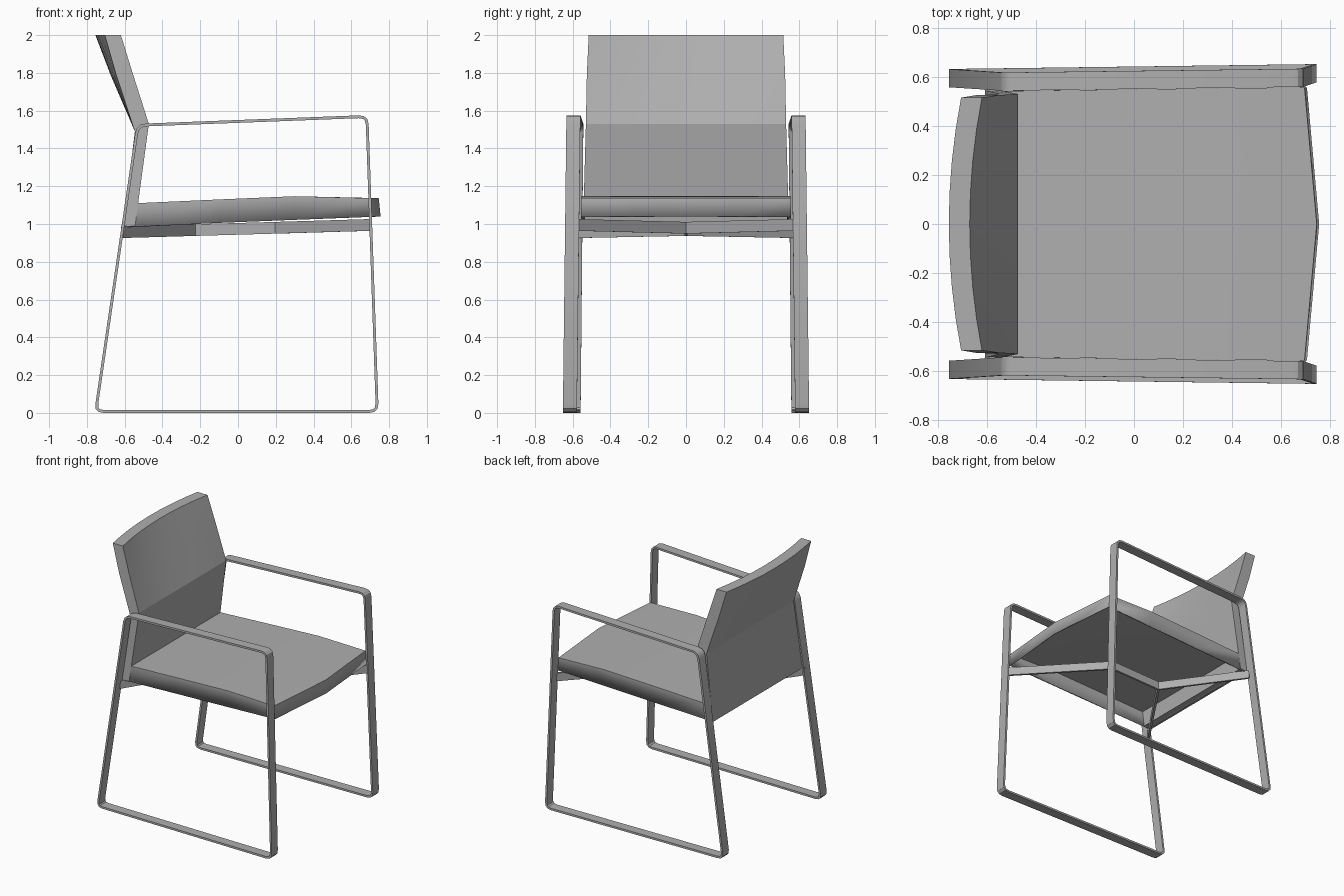
import bpy, bmesh, math
from mathutils import Vector, Matrix

if "Cube" in bpy.data.objects:
    bpy.data.objects.remove(bpy.data.objects["Cube"], do_unlink=True)

grey = bpy.data.materials.new("plain grey")
grey.use_nodes = True
grey.diffuse_color = (0.43, 0.43, 0.43, 1)
grey.node_tree.nodes["Principled BSDF"].inputs["Base Color"].default_value = (0.43, 0.43, 0.43, 1)


def finish(bm, name, closed=True, smooth=None):
    if closed:
        bmesh.ops.recalc_face_normals(bm, faces=bm.faces)
    mesh = bpy.data.meshes.new(name)
    bm.to_mesh(mesh)
    bm.free()
    mesh.materials.append(grey)
    obj = bpy.data.objects.new(name, mesh)
    bpy.context.collection.objects.link(obj)
    if smooth:
        bpy.ops.object.select_all(action='DESELECT')
        obj.select_set(True)
        bpy.context.view_layer.objects.active = obj
        bpy.ops.object.shade_smooth_by_angle(angle=math.radians(smooth))
    return obj


def rounded(corners, radius, steps):
    """Replace each corner of a closed outline by a short arc."""
    out = []
    for i, c in enumerate(corners):
        a = c + (corners[i - 1] - c).normalized() * radius
        b = c + (corners[(i + 1) % len(corners)] - c).normalized() * radius
        for s in range(steps + 1):
            t = s / steps
            out.append(a * (1 - t) ** 2 + c * 2 * t * (1 - t) + b * t * t)
    return out


def inset(outline, d):
    out = []
    for i, p in enumerate(outline):
        u = (p - outline[i - 1]).normalized()
        v = (outline[(i + 1) % len(outline)] - p).normalized()
        n = Vector((-u.y - v.y, u.x + v.x)).normalized()
        out.append(p + n * d / max(0.5, n.dot(Vector((-u.y, u.x)))))
    return out


# Side frames: closed loops of flat bar, leaning slightly inward and splayed to the front
outer = rounded([Vector(c) for c in ((-0.762, 0), (0.745, 0), (0.69, 1.577), (-0.537, 1.53))], 0.05, 3)
inner = inset(outer, 0.015)
for side, name in ((1, "left_frame"), (-1, "right_frame")):
    bm = bmesh.new()
    rings = []
    for loop, dy in ((outer, 0.037), (outer, -0.037), (inner, -0.037), (inner, 0.037)):
        rings.append([bm.verts.new((p.x, side * (0.605 + 0.0133 * p.x - 0.0115 * p.y + dy), p.y))
                      for p in loop])
    n = len(outer)
    for k in range(4):
        a, b = rings[k], rings[(k + 1) % 4]
        for i in range(n):
            j = (i + 1) % n
            bm.faces.new((a[i], a[j], b[j], b[i]))
    finish(bm, name, smooth=30)

# Seat: thin panel with a turned-down rim and a bowed front edge
bm = bmesh.new()
stations = ((-0.54, 1.11, 0.542), (-0.1, 1.13, 0.548), (0.3, 1.147, 0.553), (0.695, 1.137, 0.557))
rows = []
for x, z, half in stations:
    bow = 0.05 if x > 0.5 else 0
    rows.append([bm.verts.new((x + bow * (1 - abs(t)), t * half, z)) for t in (-1, -0.5, 0, 0.5, 1)])
for a, b in zip(rows, rows[1:]):
    for j in range(4):
        bm.faces.new((a[j], b[j], b[j + 1], a[j + 1]))
rim = [e for e in bm.edges if e.is_boundary]
new = bmesh.ops.extrude_edge_only(bm, edges=rim)["geom"]
for v in [g for g in new if isinstance(g, bmesh.types.BMVert)]:
    v.co.x += -0.055 if v.co.x < -0.5 else (0.01 if v.co.x > 0.6 else 0)
    v.co.z = 1.01 + 0.04 * v.co.x
bmesh.ops.recalc_face_normals(bm, faces=bm.faces)
bm.faces.ensure_lookup_table()
if bm.faces[0].normal.z < 0:
    bmesh.ops.reverse_faces(bm, faces=bm.faces)
seat = finish(bm, "seat", closed=False, smooth=30)
shell = seat.modifiers.new("thickness", 'SOLIDIFY')
shell.thickness = 0.012
shell.offset = -1

# Backrest: lofted sections (back x, back z, front x, front z, half width, bow)
sections = ((-0.608, 0.985, -0.545, 0.99, 0.545, 0),
            (-0.546, 1.49, -0.472, 1.53, 0.53, 0),
            (-0.645, 1.79, -0.555, 1.79, 0.525, 0.03),
            (-0.705, 2.0, -0.62, 2.0, 0.515, 0.05))
cols = [i / 4 - 1 for i in range(9)]
bm = bmesh.new()
back, front = [], []
for xb, zb, xf, zf, half, bow in sections:
    back.append([bm.verts.new((xb - bow * (1 - t * t), t * half, zb)) for t in cols])
    front.append([bm.verts.new((xf - bow * (1 - t * t), t * half, zf)) for t in cols])
for i in range(len(sections) - 1):
    for g in (back, front):
        for j in range(len(cols) - 1):
            bm.faces.new((g[i][j], g[i][j + 1], g[i + 1][j + 1], g[i + 1][j]))
    for j in (0, -1):
        bm.faces.new((back[i][j], back[i + 1][j], front[i + 1][j], front[i][j]))
for i in (0, -1):
    for j in range(len(cols) - 1):
        bm.faces.new((back[i][j], back[i][j + 1], front[i][j + 1], front[i][j]))
finish(bm, "backrest", smooth=25)


# Under-seat brace: a centre spine with four arms reaching the legs
def bar(name, p, q):
    p, q = Vector(p), Vector(q)
    d = q - p
    x = d.normalized()
    y = Vector((0, 0, 1)).cross(x).normalized()
    m = Matrix((x * d.length, y * 0.016, Vector((0, 0, 0.062)))).transposed().to_4x4()
    bm = bmesh.new()
    bmesh.ops.create_cube(bm, size=1, matrix=Matrix.Translation((p + q) / 2) @ m)
    finish(bm, name)


hub_front, hub_back = (0.2, 0, 0.98), (-0.23, 0, 0.968)
bar("brace_spine", hub_back, hub_front)
for side, word in ((1, "left"), (-1, "right")):
    bar("brace_front_" + word, hub_front, (0.703, side * 0.575, 0.995))
    bar("brace_back_" + word, hub_back, (-0.612, side * 0.565, 0.957))
